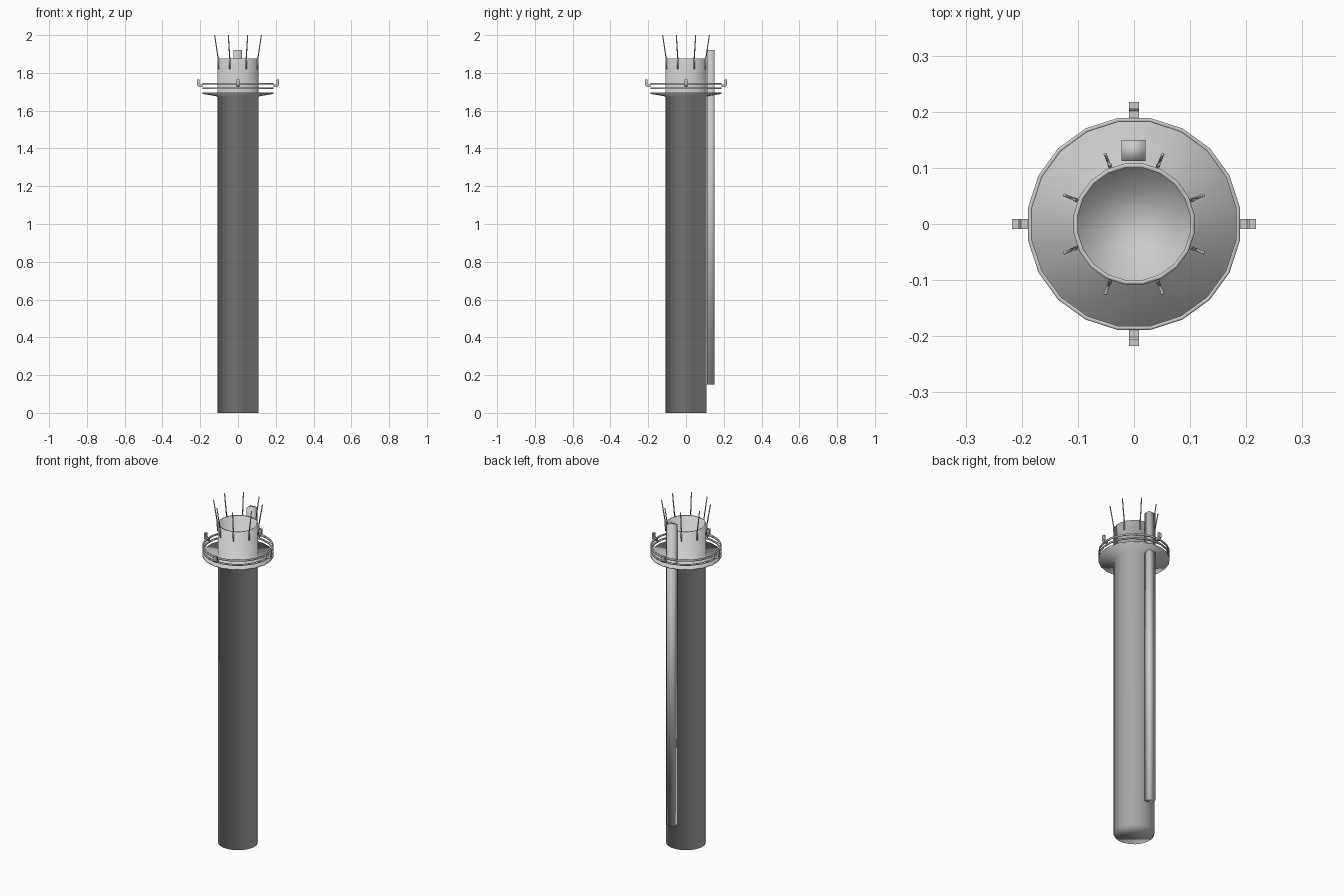
import bpy, bmesh, math
from mathutils import Vector

if "Cube" in bpy.data.objects:
    bpy.data.objects.remove(bpy.data.objects["Cube"])

SIDES = 20


def finish(name, bm, smooth=True):
    bmesh.ops.recalc_face_normals(bm, faces=bm.faces)
    me = bpy.data.meshes.new(name)
    bm.to_mesh(me)
    bm.free()
    for p in me.polygons:
        p.use_smooth = smooth
    ob = bpy.data.objects.new(name, me)
    bpy.context.collection.objects.link(ob)
    return ob


def revolve(name, profile, closed=False):
    """Spin (radius, z) points round z; an open profile is capped at both ends."""
    bm = bmesh.new()
    rings = []
    for r, z in profile:
        rings.append([bm.verts.new((r * math.cos(a), r * math.sin(a), z))
                      for a in (2 * math.pi * (i + 0.5) / SIDES for i in range(SIDES))])
    pairs = list(zip(rings, rings[1:]))
    if closed:
        pairs.append((rings[-1], rings[0]))
    for lo, hi in pairs:
        for i in range(SIDES):
            j = (i + 1) % SIDES
            bm.faces.new((lo[i], lo[j], hi[j], hi[i]))
    if not closed:
        bm.faces.new(rings[0])
        bm.faces.new(rings[-1])
    return finish(name, bm)


def rod(bm, a, b, r):
    """Six-sided rod between two points."""
    a, b = Vector(a), Vector(b)
    new = bmesh.ops.create_cone(bm, cap_ends=True, segments=6, radius1=r, radius2=r,
                                depth=(b - a).length)["verts"]
    rot = (b - a).to_track_quat('Z', 'Y')
    for v in new:
        v.co = rot @ v.co + (a + b) / 2


# Hollow stack with the flared walkway grown out of its wall
revolve("stack", [(0.109, 0), (0.109, 1.675), (0.191, 1.689), (0.191, 1.697),
                  (0.109, 1.691), (0.109, 1.875), (0.101, 1.875), (0.101, 0.01)])

# Two walkway rails
for name, z, h in (("lower_rail", 1.714, 0.008), ("upper_rail", 1.738, 0.009)):
    revolve(name, [(0.184, z), (0.191, z), (0.191, z + h), (0.184, z + h)], closed=True)

# Four hooked warning lamps on the rail
hook = [(0.188, 1.724), (0.208, 1.724), (0.217, 1.735), (0.217, 1.764),
        (0.205, 1.764), (0.205, 1.742), (0.201, 1.738), (0.188, 1.738)]
for k in range(4):
    bm = bmesh.new()
    sides = [[bm.verts.new((r, y, z)) for r, z in hook] for y in (-0.009, 0.009)]
    for s in sides:
        bm.faces.new(s)
    for i in range(len(hook)):
        j = (i + 1) % len(hook)
        bm.faces.new((sides[0][i], sides[0][j], sides[1][j], sides[1][i]))
    lamp = finish("warning_lamp", bm, smooth=False)
    lamp.rotation_euler.z = k * math.pi / 2

# Eight splayed lightning rods round the mouth
for k in range(8):
    a = math.radians(22.5 + 45 * k)
    c, s = math.cos(a), math.sin(a)
    bm = bmesh.new()
    rod(bm, (0.111 * c, 0.111 * s, 1.82), (0.114 * c, 0.114 * s, 1.88), 0.004)
    rod(bm, (0.114 * c, 0.114 * s, 1.878), (0.134 * c, 0.134 * s, 2.0), 0.003)
    finish("lightning_rod", bm)

# Ladder shaft up the back
bm = bmesh.new()
bmesh.ops.create_cube(bm, size=1)
for v in bm.verts:
    v.co = (v.co.x * 0.043 - 0.001, v.co.y * 0.038 + 0.131, v.co.z * 1.77 + 1.035)
finish("ladder_shaft", bm)
